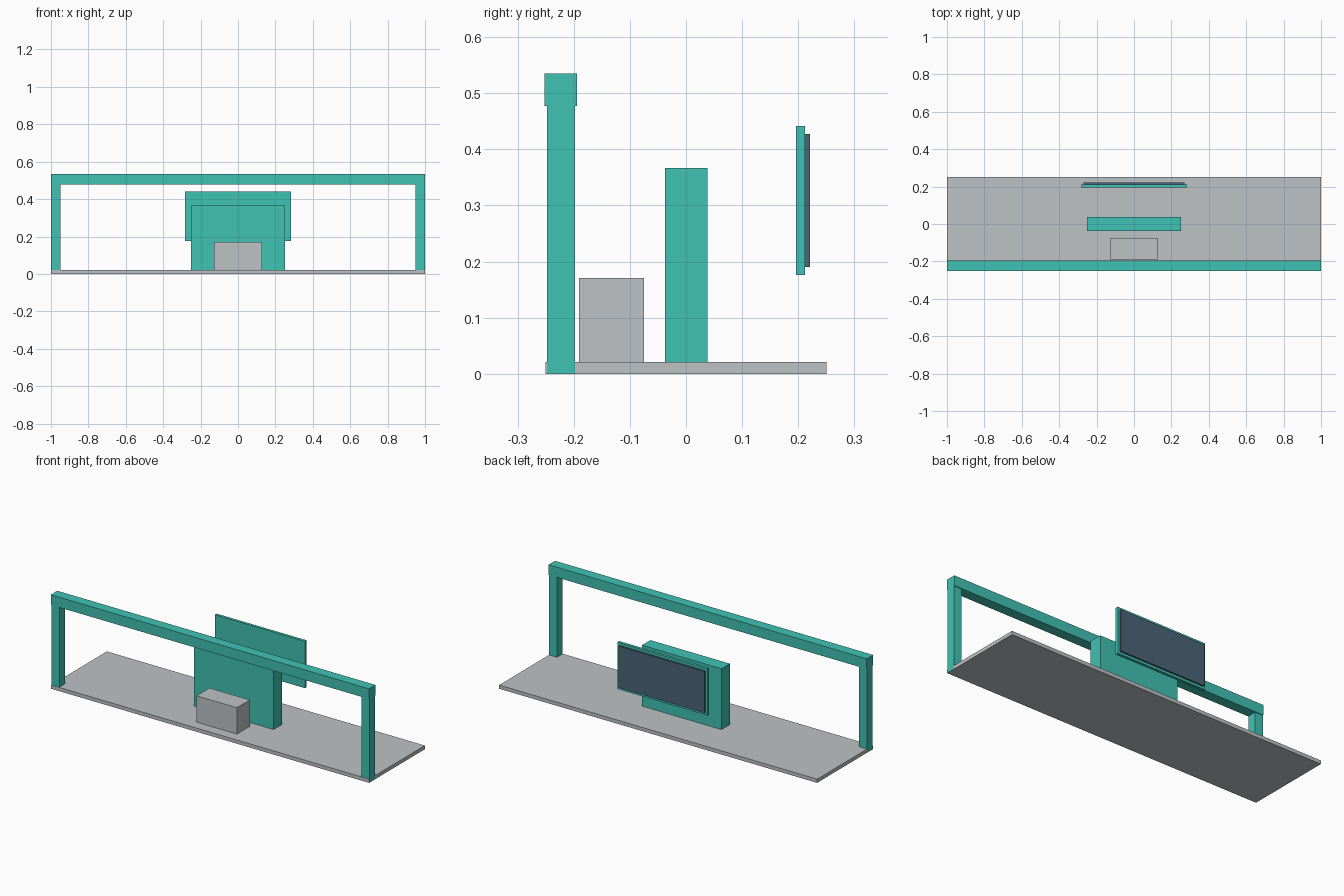
import bpy

if "Cube" in bpy.data.objects:
    bpy.data.objects.remove(bpy.data.objects["Cube"])


def srgb(r, g, b):
    def lin(c):
        c /= 255
        return c / 12.92 if c <= 0.04045 else ((c + 0.055) / 1.055) ** 2.4
    return (lin(r), lin(g), lin(b), 1)


def material(name, rgb):
    m = bpy.data.materials.new(name)
    m.diffuse_color = srgb(*rgb)
    m.use_nodes = True
    m.node_tree.nodes["Principled BSDF"].inputs["Base Color"].default_value = m.diffuse_color
    return m


teal = material("teal", (64, 194, 180))
grey = material("light grey", (189, 194, 198))
slate = material("slate blue", (75, 101, 120))


def box(name, x, y, z, mat):
    """Box spanning the (min, max) range on each axis."""
    bpy.ops.mesh.primitive_cube_add(size=1)
    ob = bpy.context.object
    ob.name = name
    spans = (x, y, z)
    ob.location = [(a + b) / 2 for a, b in spans]
    ob.scale = [b - a for a, b in spans]
    bpy.ops.object.transform_apply(location=True, scale=True)
    ob.data.materials.append(mat)
    return ob


# Floor slab, a hair narrower than the posts so their outer faces stay visible
box("base_slab", (-0.9995, 0.9995), (-0.25, 0.25), (0, 0.021), grey)

# Front gantry: two posts and a thicker beam
box("left_post", (-1, -0.95), (-0.248, -0.198), (0.0005, 0.478), teal)
box("right_post", (0.95, 1), (-0.248, -0.198), (0.0005, 0.478), teal)
box("top_beam", (-1, 1), (-0.252, -0.194), (0.477, 0.535), teal)

# Central wall and the low block in front of it
box("centre_wall", (-0.25, 0.25), (-0.037, 0.038), (0.0005, 0.367), teal)
box("front_block", (-0.127, 0.127), (-0.191, -0.075), (0.02, 0.171), grey)

# Hanging display: backing panel with a screen on its rear face
box("display_panel", (-0.283, 0.283), (0.196, 0.212), (0.176, 0.442), teal)
box("display_screen", (-0.27, 0.27), (0.211, 0.221), (0.19, 0.427), slate)
